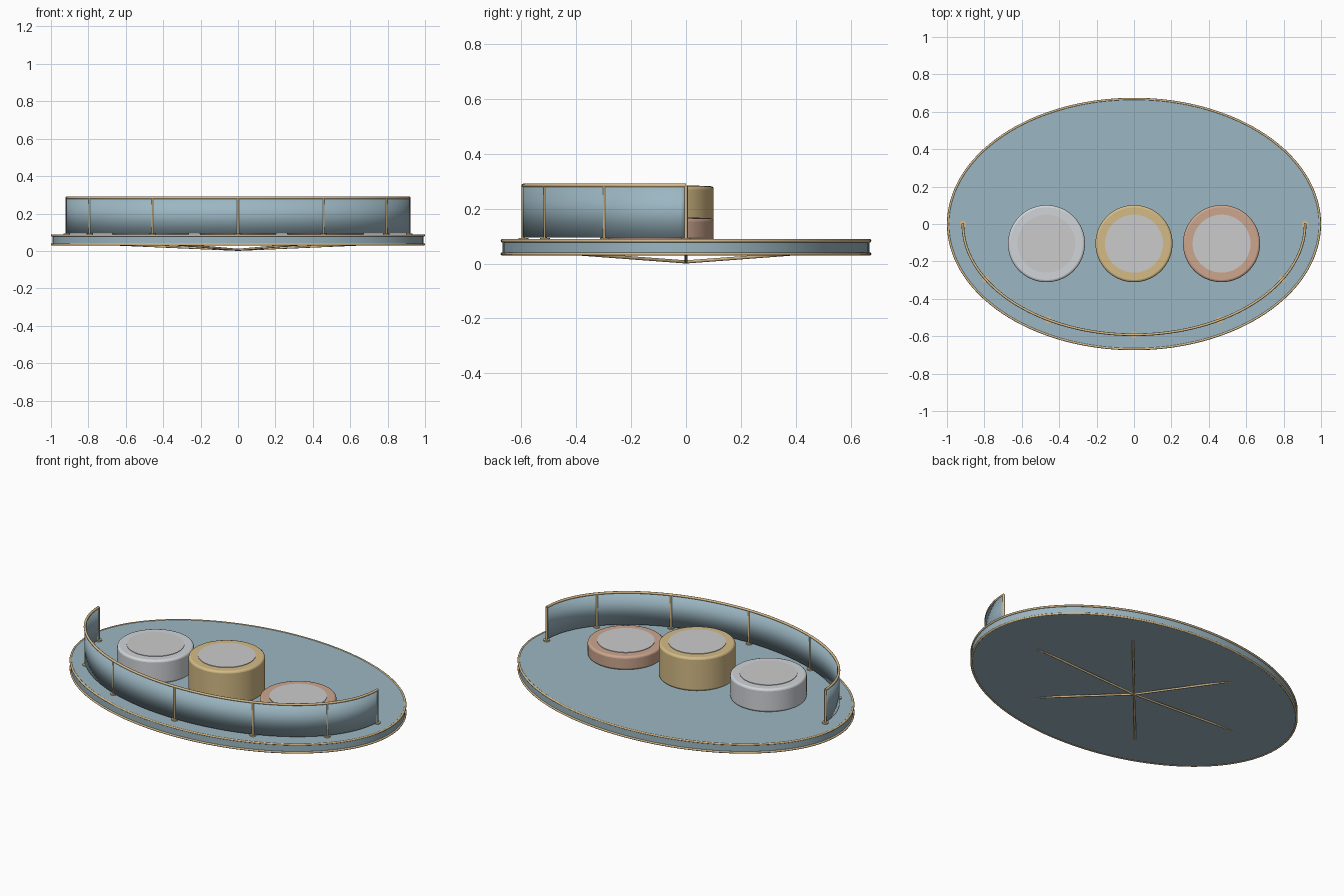
import bpy, bmesh
from math import sin, cos, pi

if "Cube" in bpy.data.objects:
    bpy.data.objects.remove(bpy.data.objects["Cube"])


def material(name, rgb):
    m = bpy.data.materials.new(name)
    m.diffuse_color = (*rgb, 1)
    m.use_nodes = True
    m.node_tree.nodes["Principled BSDF"].inputs["Base Color"].default_value = m.diffuse_color
    return m


BLUE = material("blue_deck", (0.33, 0.47, 0.54))
TRIM = material("brass_trim", (0.68, 0.50, 0.26))
GOLD = material("gold", (0.66, 0.50, 0.24))
SILVER = material("silver", (0.64, 0.66, 0.69))
BRONZE = material("bronze", (0.60, 0.38, 0.27))


def ellipse(a, b, z, start=0.0, sweep=2 * pi, n=96):
    return [(a * cos(start + sweep * i / n), b * sin(start + sweep * i / n), z)
            for i in range(n + 1)]


def tube(name, pts, radius, mat, closed=False):
    c = bpy.data.curves.new(name, 'CURVE')
    c.dimensions = '3D'
    c.bevel_depth = radius
    c.bevel_resolution = 3
    c.use_fill_caps = True
    s = c.splines.new('POLY')
    s.points.add(len(pts) - 1)
    for p, co in zip(s.points, pts):
        p.co = (*co, 1)
    s.use_cyclic_u = closed
    c.materials.append(mat)
    ob = bpy.data.objects.new(name, c)
    bpy.context.collection.objects.link(ob)
    return ob


def disc(name, x, y, z0, z1, r, mat=None, ry=None, bevel=0.0, n=96):
    bpy.ops.mesh.primitive_cylinder_add(vertices=n, radius=1, depth=1,
                                        location=(x, y, (z0 + z1) / 2))
    ob = bpy.context.object
    ob.name = name
    ob.scale = (r, ry or r, z1 - z0)
    bpy.ops.object.transform_apply(location=False, rotation=False, scale=True)
    if mat:
        ob.data.materials.append(mat)
    bpy.ops.object.shade_smooth_by_angle()
    if bevel:
        m = ob.modifiers.new("bevel", 'BEVEL')
        m.width = bevel
        m.segments = 3
        m.limit_method = 'ANGLE'
    return ob


# oval deck with brass edging on its upper and lower rims
disc("deck", 0, 0, 0.032, 0.086, 0.993, BLUE, ry=0.669, n=128)
for name, z in (("upper_deck_trim", 0.083), ("lower_deck_trim", 0.035)):
    tube(name, ellipse(0.994, 0.669, z, n=128)[:-1], 0.006, TRIM, closed=True)

# three podium drums with inset top pads
for name, x, top, mat in (("silver", -0.468, 0.222, SILVER),
                          ("gold", 0.0, 0.282, GOLD),
                          ("bronze", 0.468, 0.165, BRONZE)):
    disc(name + "_podium", x, -0.105, 0.084, top, 0.206, mat, bevel=0.012)
    disc(name + "_podium_pad", x, -0.105, top - 0.004, top + 0.003, 0.155)

# curved guard panel along the front half
RA, RB = 0.915, 0.592
bm = bmesh.new()
low = [bm.verts.new(p) for p in ellipse(RA, RB, 0.094, pi, pi)]
high = [bm.verts.new(p) for p in ellipse(RA, RB, 0.284, pi, pi)]
for i in range(len(low) - 1):
    f = bm.faces.new((low[i], low[i + 1], high[i + 1], high[i]))
    f.smooth = True
me = bpy.data.meshes.new("guard_panel")
bm.to_mesh(me)
bm.free()
me.materials.append(BLUE)
panel = bpy.data.objects.new("guard_panel", me)
bpy.context.collection.objects.link(panel)
solid = panel.modifiers.new("thickness", 'SOLIDIFY')
solid.thickness = 0.007
solid.offset = 0

# handrail, posts and post feet
tube("handrail", ellipse(RA, RB, 0.284, pi, pi), 0.007, TRIM)
for i in range(7):
    t = pi + i * pi / 6
    x, y = RA * cos(t), RB * sin(t)
    disc(f"rail_post_{i}", x, y, 0.085, 0.285, 0.0065, TRIM, n=16)
    disc(f"post_foot_{i}", x, y, 0.084, 0.093, 0.018, TRIM, n=24)

# six shallow braces under the deck, meeting at the centre
for i in range(6):
    t = i * pi / 3
    tube(f"under_brace_{i}", [(0, 0, 0.006), (0.69 * cos(t), 0.465 * sin(t), 0.036)],
         0.006, TRIM)
